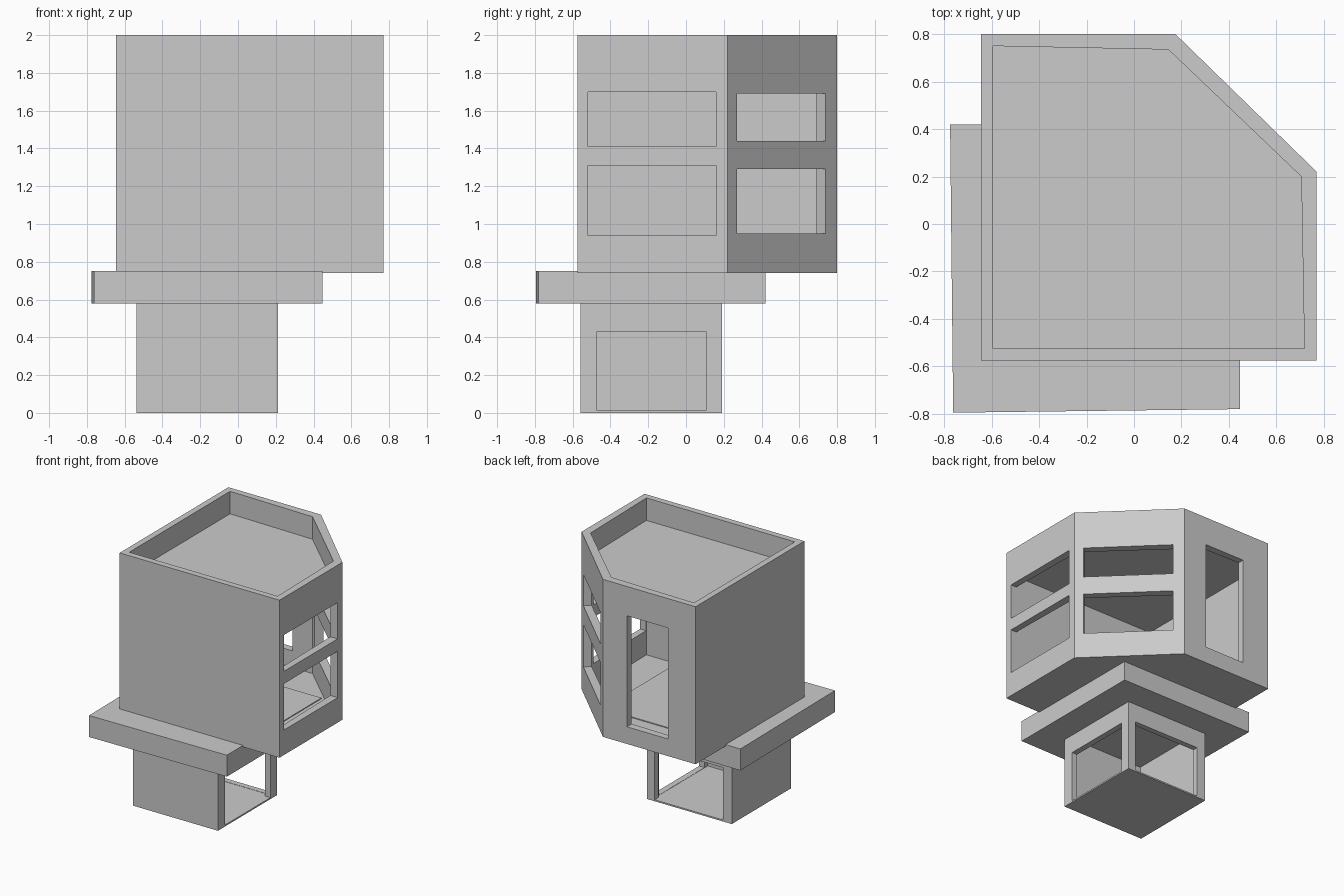
import bpy, bmesh, math
from mathutils import Matrix

if "Cube" in bpy.data.objects:
    bpy.data.objects.remove(bpy.data.objects["Cube"])


def prism(name, outline, z0, z1):
    """Extrude a plan outline (counter-clockwise) from z0 to z1."""
    bm = bmesh.new()
    face = bm.faces.new([bm.verts.new((x, y, z0)) for x, y in outline])
    ext = bmesh.ops.extrude_face_region(bm, geom=[face], use_keep_orig=True)
    for v in ext["geom"]:
        if isinstance(v, bmesh.types.BMVert):
            v.co.z = z1
    bmesh.ops.recalc_face_normals(bm, faces=bm.faces)
    mesh = bpy.data.meshes.new(name)
    bm.to_mesh(mesh)
    bm.free()
    obj = bpy.data.objects.new(name, mesh)
    bpy.context.collection.objects.link(obj)
    return obj


def rect(x0, x1, y0, y1):
    return [(x0, y0), (x1, y0), (x1, y1), (x0, y1)]


def carve(obj, cutters):
    """Subtract the cutters, bake the result and delete them."""
    for c in cutters:
        c.hide_render = True
        mod = obj.modifiers.new("cut", "BOOLEAN")
        mod.operation, mod.solver, mod.object = "DIFFERENCE", "EXACT", c
    bpy.context.view_layer.update()
    graph = bpy.context.evaluated_depsgraph_get()
    mesh = bpy.data.meshes.new_from_object(obj.evaluated_get(graph))
    obj.modifiers.clear()
    obj.data = mesh
    for c in cutters:
        bpy.data.objects.remove(c)


# Tower cabin: five-sided shell with a clipped back right corner
outer = [(-0.645, -0.575), (0.77, -0.575), (0.77, 0.22), (0.175, 0.8), (-0.645, 0.8)]
inner = [(-0.595, -0.525), (0.718, -0.525), (0.705, 0.2), (0.145, 0.735), (-0.595, 0.75)]
cabin = prism("tower_cabin", outer, 0.74, 2.0)
cuts = [prism("roof_recess", inner, 1.82, 2.2),
        prism("room", inner, 0.745, 1.795),
        prism("doorway", rect(-0.40, -0.037, 0.6, 0.95), 0.877, 1.765)]

# Two windows in the right wall, two in the angled wall
for z0, z1 in ((0.94, 1.31), (1.41, 1.70)):
    cuts.append(prism("side_window", rect(0.6, 0.9, -0.52, 0.16), z0, z1))
angle = math.atan2(0.595, 0.58)
for z0, z1 in ((0.95, 1.29), (1.44, 1.69)):
    w = prism("corner_window", rect(-0.12, 0.12, -0.336, 0.336), z0, z1)
    w.data.transform(Matrix.Translation((0.479, 0.504, 0)) @ Matrix.Rotation(angle, 4, "Z"))
    cuts.append(w)
carve(cabin, cuts)

# Overhanging platform slab
prism("platform_slab", [(-0.762, -0.795), (0.447, -0.78), (0.445, 0.42), (-0.775, 0.42)], 0.58, 0.752)

# Base room, open at the right and the back
base = prism("base_room", rect(-0.538, 0.213, -0.558, 0.19), 0, 0.582)
carve(base, [prism("base_hollow", rect(-0.49, 0.165, -0.51, 0.145), 0.01, 0.7),
             prism("right_opening", rect(0.1, 0.3, -0.47, 0.105), 0.012, 0.43),
             prism("back_opening", rect(-0.46, 0.144, 0.1, 0.3), 0.012, 0.43)])
